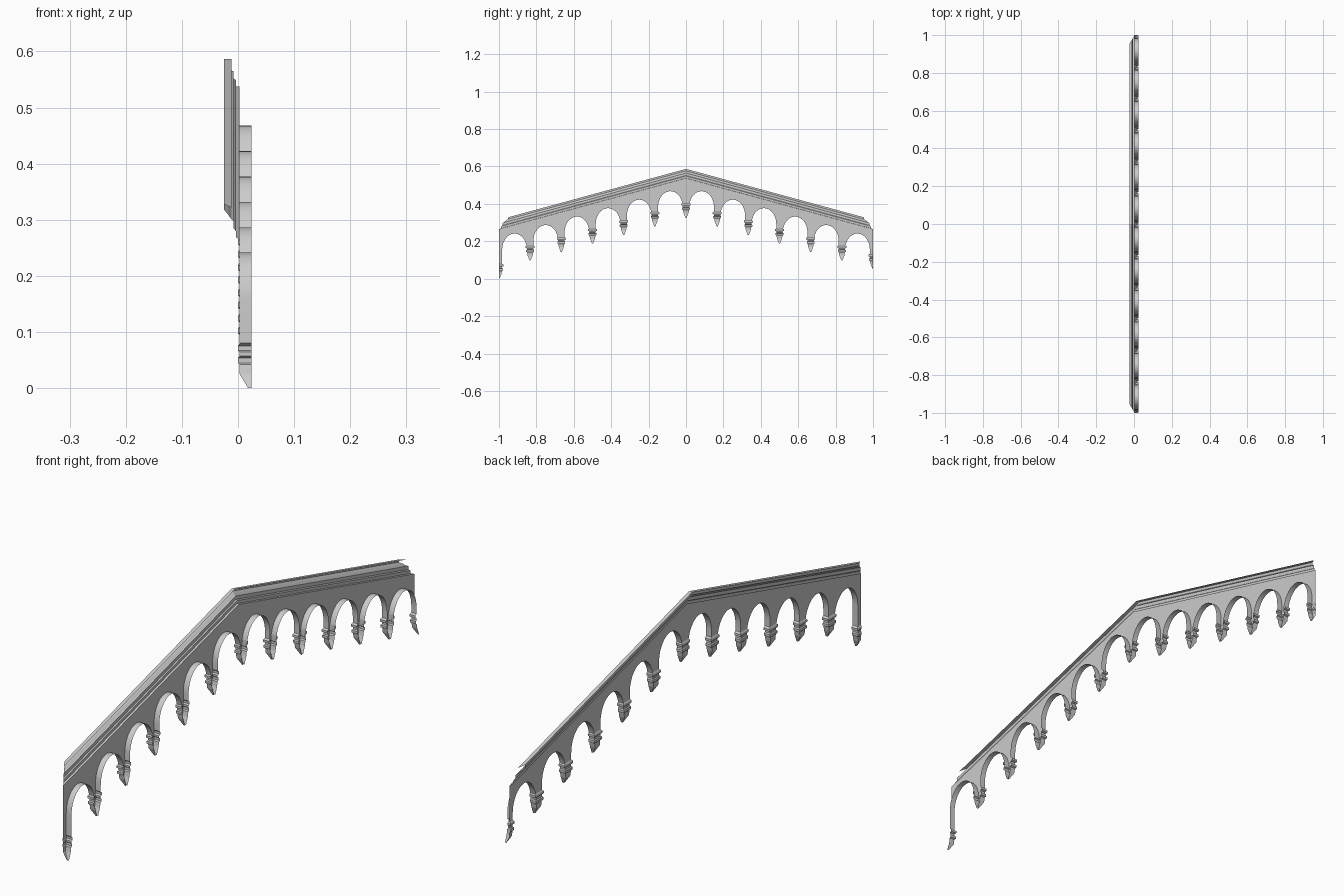
import bpy, bmesh, math
from mathutils import Vector

if "Cube" in bpy.data.objects:
    bpy.data.objects.remove(bpy.data.objects["Cube"], do_unlink=True)

grey = bpy.data.materials.new("light_grey")
grey.use_nodes = True
grey.diffuse_color = (0.6, 0.6, 0.6, 1)
grey.node_tree.nodes["Principled BSDF"].inputs["Base Color"].default_value = (0.6, 0.6, 0.6, 1)

BAYS = 6                     # arches on each side of the ridge
PITCH = 1 / BAYS
SLOPE = 0.272
STEP = SLOPE * PITCH
FACE, BACK = 0.003, 0.024    # board face and rear edge of the reveals
EAVE = 0.537                 # board top at the ridge
HALF = 0.066                 # half width of an arch
STEM = PITCH / 2 - HALF
COLLAR = 0.08                # height of the stem's end above the pendant tip


def sheet(name, rows, facing, smooth=False):
    """Skin neighbouring rows of points with quads, turned towards facing."""
    bm = bmesh.new()
    grid = [[bm.verts.new(p) for p in row] for row in rows]
    for a, b in zip(grid, grid[1:]):
        for i in range(len(a) - 1):
            bm.faces.new((a[i], a[i + 1], b[i + 1], b[i]))
    bm.normal_update()
    total = sum((f.normal * f.calc_area() for f in bm.faces), Vector())
    if total.dot(Vector(facing)) < 0:
        bmesh.ops.reverse_faces(bm, faces=bm.faces[:])
    mesh = bpy.data.meshes.new(name)
    bm.to_mesh(mesh)
    bm.free()
    obj = bpy.data.objects.new(name, mesh)
    bpy.context.collection.objects.link(obj)
    mesh.materials.append(grey)
    if smooth:
        bpy.ops.object.select_all(action="DESELECT")
        obj.select_set(True)
        bpy.context.view_layer.objects.active = obj
        bpy.ops.object.shade_smooth_by_angle(angle=math.radians(30))
    return obj


def tip(k):
    """Lowest point of pendant k; the one at the -y end hangs lower."""
    return 0.0 if k == -BAYS else 0.325 - STEP * abs(k)


def arch_points(k):
    """Stilted arch between pendants k and k + 1, as (y, z)."""
    mid = (k + 0.5) * PITCH
    apex = 0.468 - STEP * (abs(k + 0.5) - 0.5)
    rise, n = 0.085, 20
    curve = []
    for i in range(n + 1):
        a = math.pi * (1 - i / n)
        curve.append((mid + HALF * math.cos(a), apex - rise + rise * math.sin(a)))
    return [(mid - HALF, tip(k) + COLLAR)] + curve + [(mid + HALF, tip(k + 1) + COLLAR)]


def column(y, z):
    return [(FACE, y, z), (FACE, y, EAVE - SLOPE * abs(y))]


# Flat board, one stem and one arch at a time
for k in range(-BAYS, BAYS + 1):
    y, z = k * PITCH, tip(k) + COLLAR
    edges = sorted({max(-1, y - STEM), max(-1, min(1, y)), min(1, y + STEM)})
    sheet("board_stem", [column(e, z) for e in edges], (-1, 0, 0))
for k in range(-BAYS, BAYS):
    pts = arch_points(k)
    sheet("board_spandrel", [column(*p) for p in pts[1:-1]], (-1, 0, 0))
    sheet("arch_reveal", [[(FACE, *p), (BACK, *p)] for p in pts], (0, 0, -1), True)

# Pendants: height above the tip, half width, front depth
PENDANT = [(0, 0.003, 0.018), (0.025, 0.013, FACE), (0.042, 0.016, FACE),
           (0.045, 0.021, 0), (0.054, 0.021, 0), (0.057, 0.017, FACE),
           (0.064, 0.017, FACE), (0.067, 0.024, 0), (0.075, 0.024, 0),
           (COLLAR, STEM, FACE)]
for k in range(-BAYS, BAYS + 1):
    y, rows = k * PITCH, []
    for t, w, front in PENDANT:
        z = tip(k) + t
        row = [(BACK, y - w, z), (front, y - w, z), (front, y, z),
               (front, y + w, z), (BACK, y + w, z)]
        if k == -BAYS:
            row = row[2:]
        if k == BAYS:
            row = row[:3]
        rows.append(row)
    sheet("pendant", rows, (-1, 0, 0))

# Stepped cornice along both slopes, mitred at its outer ends
CORNICE = [(-0.012, 0.587), (-0.025, 0.587), (-0.025, 0.577), (-0.018, 0.572),
           (-0.012, 0.566), (-0.008, 0.565), (-0.008, 0.552), (-0.004, 0.549),
           (-0.004, 0.538), (FACE, EAVE)]
for side, name in ((-1, "cornice_front"), (1, "cornice_rear")):
    ridge, end = [], []
    for x, z in CORNICE:
        reach = 0.952 + 0.048 * (x + 0.025) / 0.028
        ridge.append((x, 0, z))
        end.append((x, side * reach, z - SLOPE * reach))
    sheet(name, [ridge, end], (-1, 0, 0))
